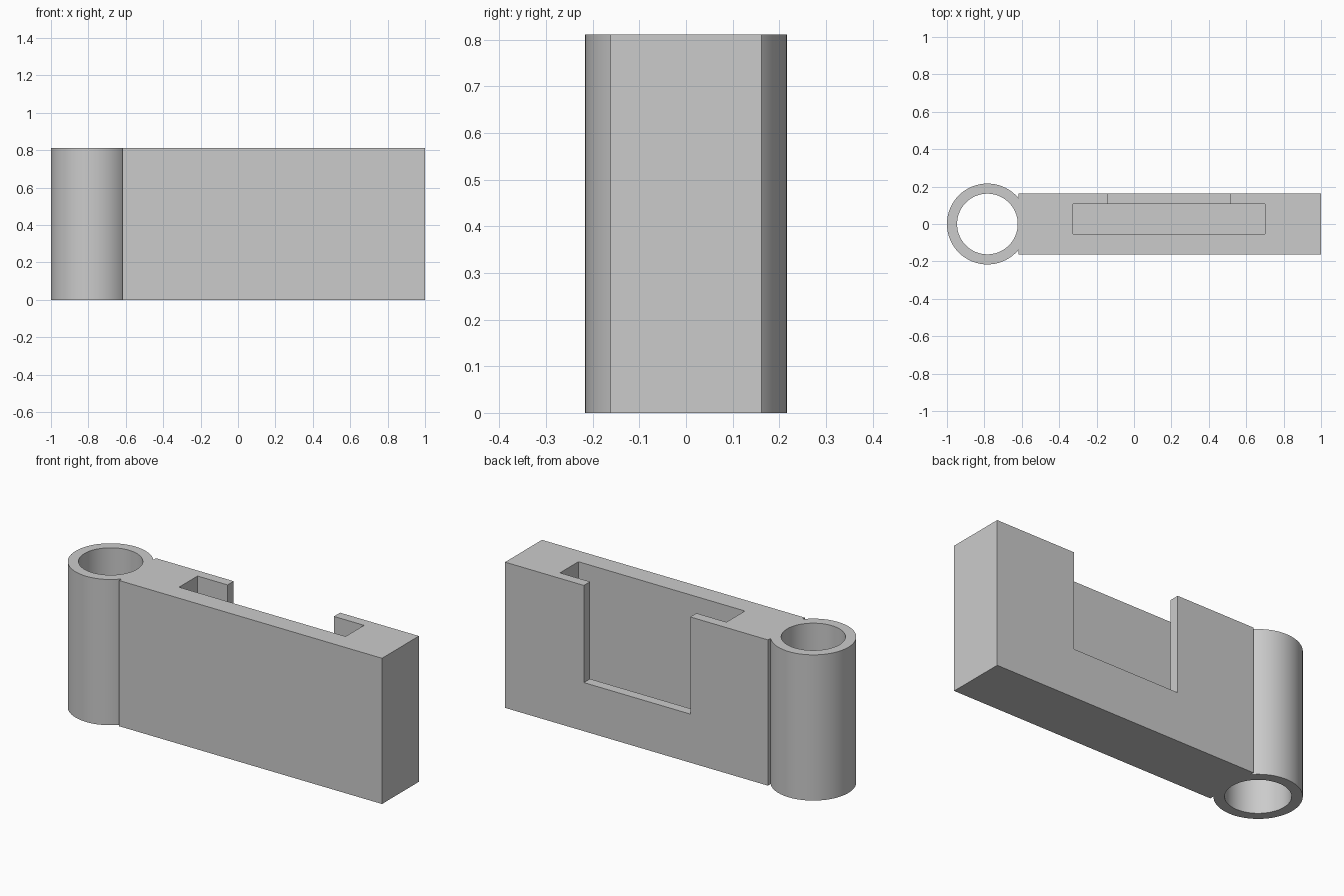
import bpy
import bmesh
from math import acos, cos, sin, pi, radians

if "Cube" in bpy.data.objects:
    bpy.data.objects.remove(bpy.data.objects["Cube"])

UNIT = 2 / 37                 # wall thickness of the tube
HEIGHT = 15 * UNIT
OUTER, BORE = 4 * UNIT, 3 * UNIT
TUBE_X = -1 + OUTER
HALF = 3 * UNIT               # half the block's thickness
JOIN_X = TUBE_X + 3.07 * UNIT  # where the block meets the tube

grey = bpy.data.materials.new("plain grey")
grey.use_nodes = True
colour = (0.6, 0.6, 0.6, 1)
grey.diffuse_color = colour
grey.node_tree.nodes["Principled BSDF"].inputs["Base Color"].default_value = colour


def prism(name, outline, z0, z1):
    """Extrude a counter-clockwise outline from z0 up to z1."""
    bm = bmesh.new()
    base = bm.faces.new([bm.verts.new((x, y, z0)) for x, y in outline])
    top = bmesh.ops.extrude_face_region(bm, geom=[base])["geom"]
    verts = [v for v in top if isinstance(v, bmesh.types.BMVert)]
    bmesh.ops.translate(bm, vec=(0, 0, z1 - z0), verts=verts)
    bmesh.ops.recalc_face_normals(bm, faces=bm.faces)
    mesh = bpy.data.meshes.new(name)
    bm.to_mesh(mesh)
    bm.free()
    mesh.materials.append(grey)
    obj = bpy.data.objects.new(name, mesh)
    bpy.context.collection.objects.link(obj)
    return obj


def arc(radius, start, end, steps):
    return [(TUBE_X + radius * cos(start + (end - start) * i / steps),
             radius * sin(start + (end - start) * i / steps))
            for i in range(steps + 1)]


def rect(x0, x1, y0, y1):
    return [(x0, y0), (x1, y0), (x1, y1), (x0, y1)]


# Tube wall and block share one outline
join = acos((JOIN_X - TUBE_X) / OUTER)
outline = arc(OUTER, join, 2 * pi - join, 72) + rect(JOIN_X, 1, -HALF, HALF)
holder = prism("holder_body", outline, 0, HEIGHT)

# Through bore, hidden pocket and the open window in the back wall
ABOVE = HEIGHT + 0.1
cutters = [
    prism("bore_cutter", arc(BORE, 0, 2 * pi, 80)[:-1], -0.1, ABOVE),
    prism("pocket_cutter", rect(-0.325, 0.70, -UNIT, 2 * UNIT), 2 * UNIT, ABOVE),
    prism("window_cutter", rect(-0.14, 0.515, UNIT, HALF + 0.1), 5 * UNIT, ABOVE),
]
bpy.context.view_layer.objects.active = holder
for cutter in cutters:
    cutter.hide_render = True
    mod = holder.modifiers.new(cutter.name, "BOOLEAN")
    mod.operation = "DIFFERENCE"
    mod.solver = "EXACT"
    mod.object = cutter
    bpy.ops.object.modifier_apply(modifier=mod.name)
    bpy.data.objects.remove(cutter)

# Smooth the round walls, keep corners crisp
bpy.ops.object.select_all(action="DESELECT")
holder.select_set(True)
bpy.ops.object.shade_smooth_by_angle(angle=radians(30))
